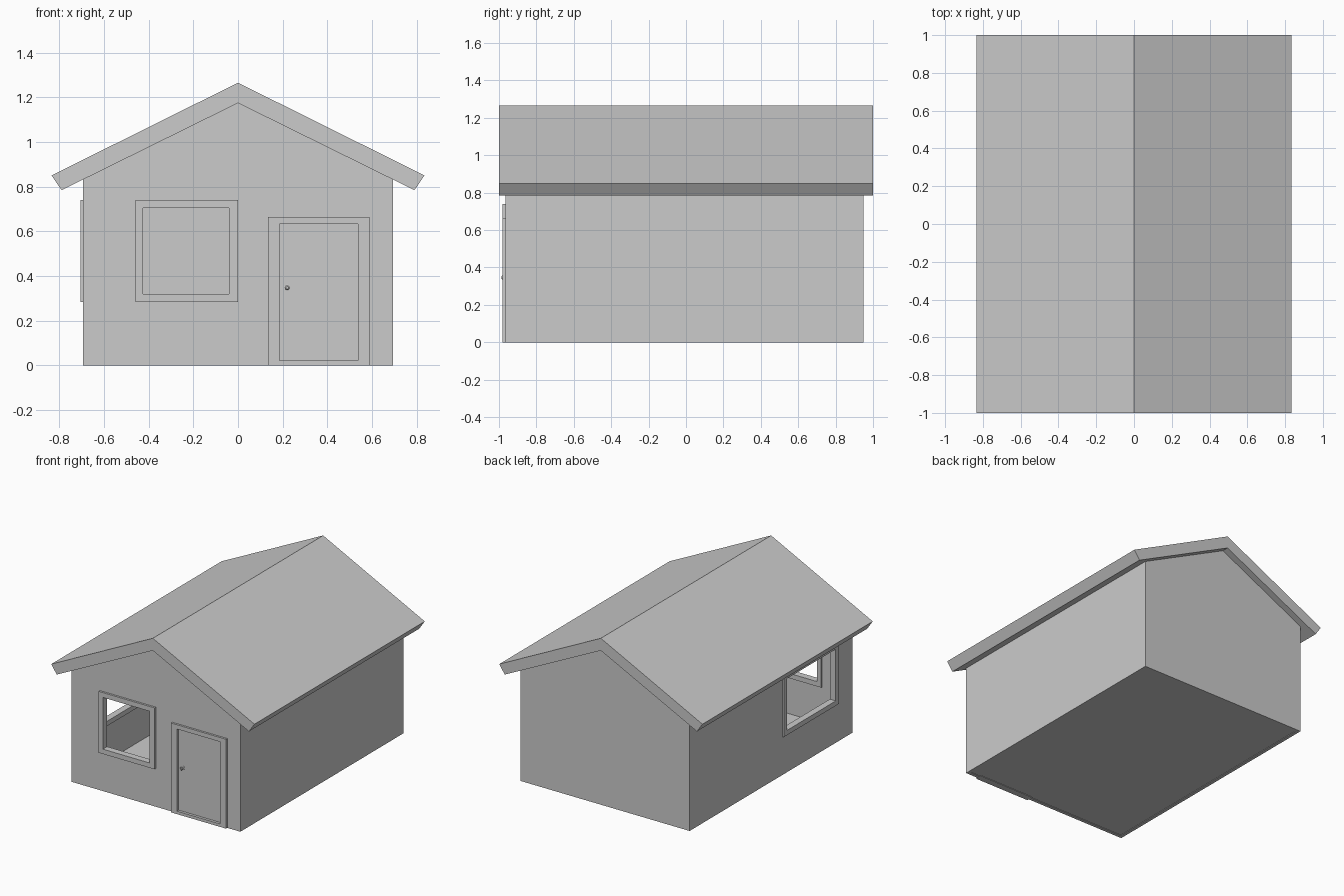
import bpy, bmesh, math
from mathutils import Matrix, Vector

if "Cube" in bpy.data.objects:
    bpy.data.objects.remove(bpy.data.objects["Cube"])


def make(name, verts, faces):
    me = bpy.data.meshes.new(name)
    bm = bmesh.new()
    vs = [bm.verts.new(v) for v in verts]
    for f in faces:
        bm.faces.new([vs[i] for i in f])
    bmesh.ops.recalc_face_normals(bm, faces=bm.faces)
    bm.to_mesh(me)
    bm.free()
    ob = bpy.data.objects.new(name, me)
    bpy.context.collection.objects.link(ob)
    return ob


def prism(name, profile, y0, y1):
    """Extrude an (x, z) outline along y."""
    n = len(profile)
    verts = [(x, y, z) for y in (y0, y1) for x, z in profile]
    faces = [range(n), range(n, 2 * n)]
    faces += [(i, (i + 1) % n, n + (i + 1) % n, n + i) for i in range(n)]
    return make(name, verts, faces)


def box(name, x0, x1, y0, y1, z0, z1):
    return prism(name, [(x0, z0), (x1, z0), (x1, z1), (x0, z1)], y0, y1)


def frame(name, outer, inner, d0, d1, side=False):
    """Rectangular frame; rects are (u0, u1, z0, z1), depth d0..d1."""
    verts = []
    for d in (d0, d1):
        for u0, u1, z0, z1 in (outer, inner):
            for u, z in ((u0, z0), (u1, z0), (u1, z1), (u0, z1)):
                verts.append((d, u, z) if side else (u, d, z))
    faces = []
    for i in range(4):
        j = (i + 1) % 4
        faces += [(i, j, 4 + j, 4 + i), (8 + i, 8 + j, 12 + j, 12 + i),
                  (i, j, 8 + j, 8 + i), (4 + i, 4 + j, 12 + j, 12 + i)]
    return make(name, verts, faces)


def cut(target, cutter):
    m = target.modifiers.new("cut", 'BOOLEAN')
    m.operation, m.solver, m.object = 'DIFFERENCE', 'EXACT', cutter
    bpy.context.view_layer.objects.active = target
    bpy.ops.object.modifier_apply(modifier=m.name)
    bpy.data.objects.remove(cutter)


W, F, B, T = 0.695, -0.965, 0.95, 0.025   # half width, front, back, wall thickness
PEAK, SLOPE = 1.174, 0.493
EAVE = PEAK - SLOPE * W

# Hollow gabled walls with window and door openings
walls = prism("walls", [(-W, 0), (W, 0), (W, EAVE), (0, PEAK), (-W, EAVE)], F, B)
cut(walls, box("hollow", -W + T, W - T, F + T, B - T, -0.1, 1.5))
cut(walls, box("front_window_hole", -0.44, -0.02, -1.1, -0.9, 0.302, 0.722))
cut(walls, box("door_hole", 0.16, 0.565, -1.1, -0.9, 0.01, 0.645))
cut(walls, box("side_window_hole", -0.8, -0.6, -0.769, -0.158, 0.302, 0.722))

# Floor slab
box("floor", -W + T, W - T, F + T, B - T, 0.004, 0.014)

# Roof: two sloped slabs meeting at the ridge
prism("roof", [(0, 1.265), (0.835, 0.85), (0.79, 0.784), (0, PEAK),
               (-0.79, 0.784), (-0.835, 0.85)], -1, 1)

# Window frames
frame("front_window_frame", (-0.46, 0.0, 0.284, 0.74),
      (-0.425, -0.04, 0.32, 0.704), -0.98, -0.93)
frame("side_window_frame", (-0.787, -0.14, 0.284, 0.74),
      (-0.75, -0.177, 0.32, 0.704), -0.706, -0.657, side=True)

# Door with frame
frame("door_frame", (0.135, 0.588, 0.0, 0.664),
      (0.185, 0.537, 0.022, 0.632), -0.98, -0.93)
box("door", 0.18, 0.542, -0.96, -0.938, 0.018, 0.637)

# Door knob: lathed from (radius, y) points
pts = [(0.0, -0.958), (0.014, -0.958), (0.014, -0.963), (0.006, -0.965),
       (0.006, -0.972), (0.011, -0.976), (0.011, -0.982), (0.006, -0.987), (0.0, -0.988)]
N = 20
verts = [(0.22 + r * math.cos(2 * math.pi * k / N), y,
          0.347 + r * math.sin(2 * math.pi * k / N)) for r, y in pts[1:-1] for k in range(N)]
rings = len(pts) - 2
faces = [range(N), range((rings - 1) * N, rings * N)]
faces += [(i * N + k, i * N + (k + 1) % N, (i + 1) * N + (k + 1) % N, (i + 1) * N + k)
          for i in range(rings - 1) for k in range(N)]
knob = make("door_knob", verts, faces)
bpy.ops.object.select_all(action='DESELECT')
knob.select_set(True)
bpy.context.view_layer.objects.active = knob
bpy.ops.object.shade_smooth_by_angle(angle=math.radians(40))
